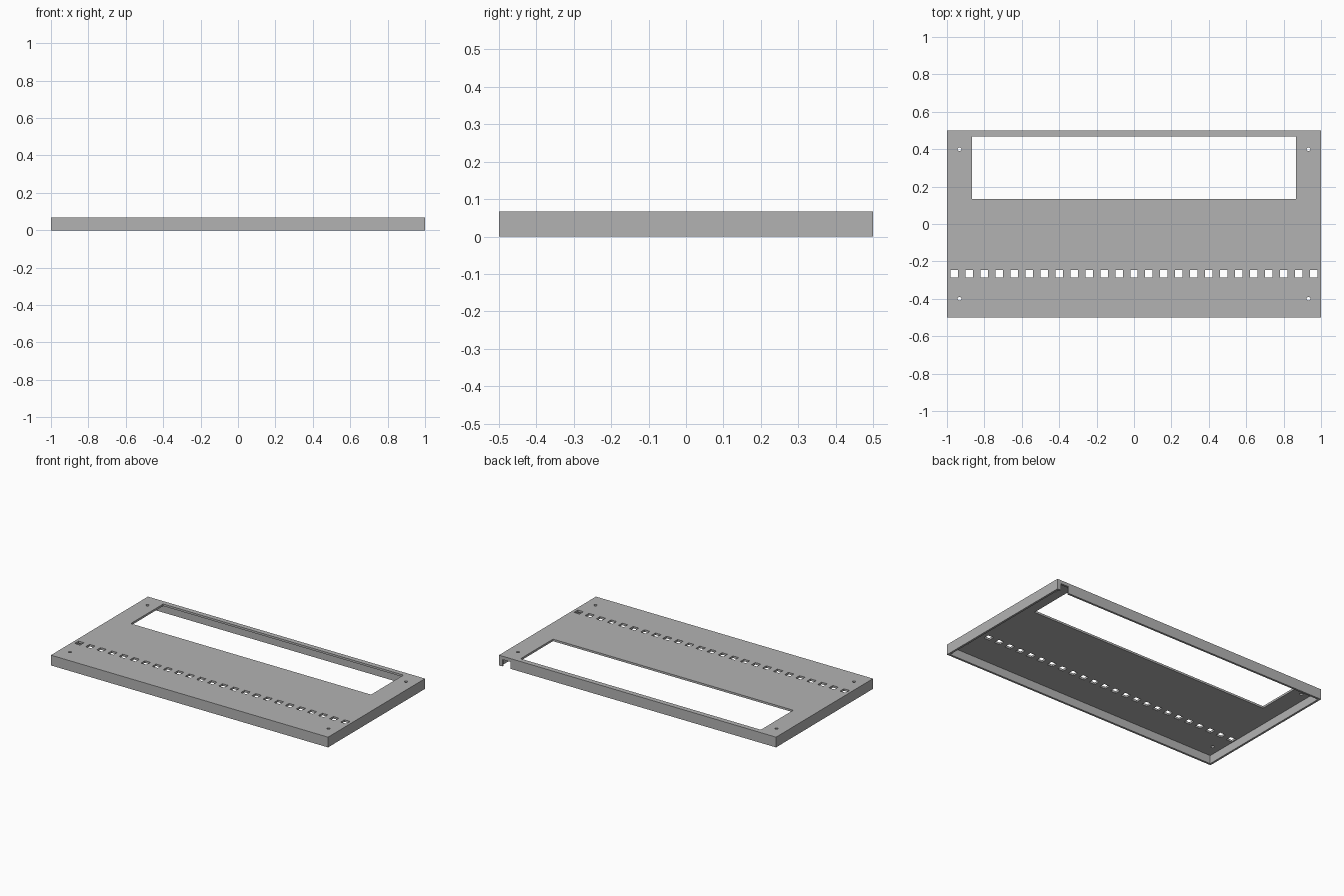
import bpy
import bmesh
from mathutils import Matrix, Vector

if "Cube" in bpy.data.objects:
    bpy.data.objects.remove(bpy.data.objects["Cube"], do_unlink=True)

HEIGHT = 0.067
WALL = 0.0133
HALF_X, HALF_Y = 1.0, 0.5


def add_box(bm, low, high):
    """Add a box spanning two opposite corners."""
    low, high = Vector(low), Vector(high)
    place = Matrix.Translation((low + high) / 2) @ Matrix.Diagonal((*(high - low), 1))
    bmesh.ops.create_cube(bm, size=1, matrix=place)


def add_hole(bm, x, y, radius):
    """Add a round pin through the top plate."""
    bmesh.ops.create_cone(bm, cap_ends=True, segments=24, radius1=radius,
                          radius2=radius, depth=0.1,
                          matrix=Matrix.Translation((x, y, HEIGHT)))


def make_object(name, bm):
    mesh = bpy.data.meshes.new(name)
    bm.to_mesh(mesh)
    bm.free()
    obj = bpy.data.objects.new(name, mesh)
    bpy.context.scene.collection.objects.link(obj)
    return obj


def cut(target, name, bm):
    """Subtract a shape from the target, then discard the cutter."""
    cutter = make_object(name, bm)
    cutter.hide_render = True
    mod = target.modifiers.new(name, 'BOOLEAN')
    mod.operation = 'DIFFERENCE'
    mod.solver = 'EXACT'
    mod.object = cutter
    bpy.context.view_layer.objects.active = target
    bpy.ops.object.modifier_apply(modifier=name)
    bpy.data.objects.remove(cutter, do_unlink=True)


# Outer block of the cover
bm = bmesh.new()
add_box(bm, (-HALF_X, -HALF_Y, 0), (HALF_X, HALF_Y, HEIGHT))
panel = make_object("panel_cover", bm)

# Hollow underside, leaving thin walls and a top plate
bm = bmesh.new()
add_box(bm, (WALL - HALF_X, WALL - HALF_Y, -0.1),
        (HALF_X - WALL, HALF_Y - WALL, HEIGHT - WALL))
cut(panel, "cavity", bm)

# Display window, row of square slots and corner screw holes
bm = bmesh.new()
add_box(bm, (-0.867, 0.133, 0.02), (0.867, 0.467, 0.2))
for i in range(25):
    x = (i - 12) * 0.08
    add_box(bm, (x - 0.02, -0.285, 0.02), (x + 0.02, -0.245, 0.2))
for x in (-0.933, 0.933):
    for y in (-0.4, 0.4):
        add_hole(bm, x, y, 0.01)
cut(panel, "openings", bm)

# Cable notch in the back wall
bm = bmesh.new()
add_box(bm, (0.915, 0.475, -0.1), (0.975, 0.6, 0.045))
cut(panel, "cable_notch", bm)

# Single grey finish
grey = bpy.data.materials.new("plain_grey")
grey.use_nodes = True
colour = (0.45, 0.45, 0.45, 1)
grey.diffuse_color = colour
grey.node_tree.nodes["Principled BSDF"].inputs["Base Color"].default_value = colour
panel.data.materials.clear()
panel.data.materials.append(grey)
for poly in panel.data.polygons:
    poly.material_index = 0
